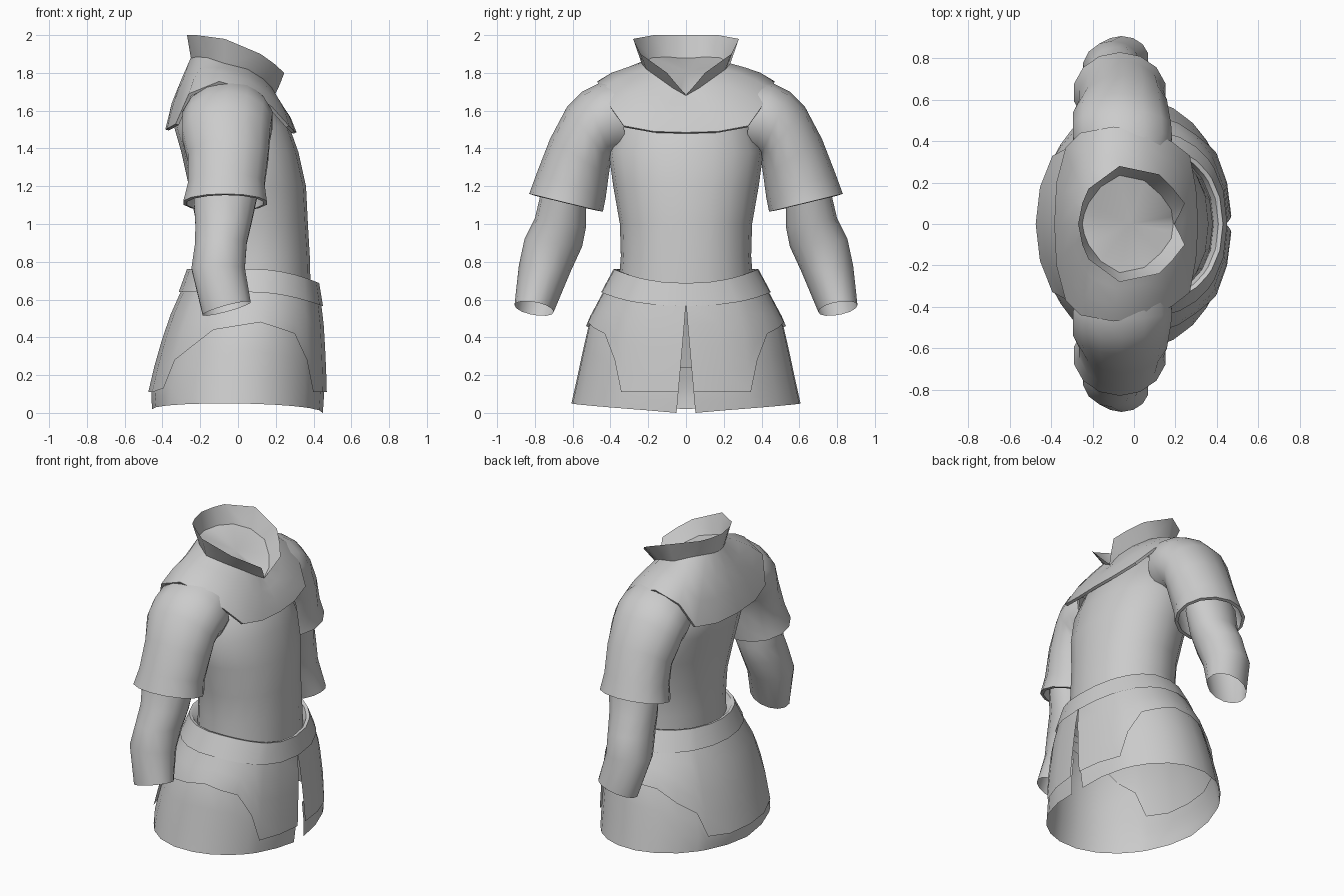
import bpy
import bmesh
import math
from mathutils import Vector

cube = bpy.data.objects.get("Cube")
if cube:
    bpy.data.objects.remove(cube, do_unlink=True)

cloth = bpy.data.materials.new("grey cloth")
cloth.use_nodes = True
cloth.diffuse_color = (0.6, 0.6, 0.6, 1)
cloth.node_tree.nodes["Principled BSDF"].inputs["Base Color"].default_value = (0.6, 0.6, 0.6, 1)


def loft(name, rows, closed=True, thickness=0, cap=False):
    """Skin a list of equally long rings of points, from first to last."""
    bm = bmesh.new()
    rings = [[bm.verts.new(point) for point in row] for row in rows]
    count = len(rings[0])
    for lower, upper in zip(rings, rings[1:]):
        for i in range(count if closed else count - 1):
            j = (i + 1) % count
            bm.faces.new((lower[i], lower[j], upper[j], upper[i]))
    if cap:
        middle = bm.verts.new(sum((v.co for v in rings[0]), Vector()) / count)
        for i in range(count):
            bm.faces.new((rings[0][i], rings[0][(i + 1) % count], middle))
    bmesh.ops.remove_doubles(bm, verts=bm.verts, dist=0.0005)
    bmesh.ops.recalc_face_normals(bm, faces=bm.faces)
    mesh = bpy.data.meshes.new(name)
    bm.to_mesh(mesh)
    bm.free()
    mesh.materials.append(cloth)
    obj = bpy.data.objects.new(name, mesh)
    bpy.context.collection.objects.link(obj)
    bpy.ops.object.select_all(action='DESELECT')
    bpy.context.view_layer.objects.active = obj
    obj.select_set(True)
    if thickness:
        wall = obj.modifiers.new("wall", 'SOLIDIFY')
        wall.thickness = thickness
        wall.offset = -1
        bpy.ops.object.modifier_apply(modifier=wall.name)
    bpy.ops.object.shade_smooth_by_angle(angle=math.radians(45))


def oval(angle, back, front, width):
    """Point on an oval that is a little fuller at the front."""
    middle, depth = (front + back) / 2, (front - back) / 2
    c, s = math.cos(angle), math.sin(angle)
    if c > 0:
        s = math.copysign(abs(s) ** 0.9, s)
    return middle + depth * c, width * s


def sample(table, key):
    """Linear lookup in rows that start with a rising key."""
    for low, high in zip(table, table[1:]):
        if key <= high[0]:
            t = max(0, (key - low[0]) / (high[0] - low[0]))
            return [a + (b - a) * t for a, b in zip(low[1:], high[1:])]
    return list(table[-1][1:])


# Torso: height, back, front, half width
torso = [(0.64, -.21, .385, .36), (0.83, -.21, .38, .345), (1.0, -.22, .37, .35),
         (1.2, -.26, .36, .385), (1.38, -.3, .32, .41), (1.52, -.34, .27, .37),
         (1.68, -.28, .14, .3)]
SIDES = 20
turn = [math.tau * i / SIDES for i in range(SIDES)]
loft("torso", [[(*oval(a, back, front, width), z) for a in turn]
               for z, back, front, width in torso])

# Skirt: the panel hem steps up over the hips
skirt = [(0.0, -.465, .462, .635), (.11, -.475, .47, .608), (.28, -.435, .465, .573),
         (.48, -.375, .453, .527), (.66, -.295, .43, .43)]
panel_hem = [(0, .11), (17, .11), (32, .11), (39, .28), (51, .42), (65, .45), (79, .48),
             (96, .46), (113, .44), (128, .35), (141, .28), (147, .13), (163, .11), (180, .11)]
angles = [a for a, z in panel_hem]
angles += [360 - a for a in angles[-2::-1]]


def skirt_rows(top, bottom, inset):
    """Rows of an open-fronted skirt whose edges part along the slit."""
    rows = []
    for step in range(5):
        row = []
        for i, degrees in enumerate(angles):
            side = min(degrees, 360 - degrees)
            high, low = top(side), bottom(side)
            z = high + (low - high) * step / 4
            back, front, width = sample(skirt, z)
            x, y = oval(math.radians(degrees), back + inset, front - inset, width - inset)
            if i in (0, len(angles) - 1):
                y = math.copysign(0.05 * max(0, 1 - z / 0.57), 1 if i == 0 else -1)
            row.append((x, y, z))
        rows.append(row)
    return rows


def hem_height(side):
    return sample(panel_hem, side)[0]


def belt_line(side):
    """Lower edge of the belt, dipping towards the front."""
    return 0.64 - 0.075 * max(0, math.cos(math.radians(side))) ** 2


loft("skirt_panels", skirt_rows(lambda s: belt_line(s) + 0.02, hem_height, 0), closed=False)
loft("underskirt", skirt_rows(lambda s: min(hem_height(s) + 0.13, belt_line(s)),
                              lambda s: 0.04 * math.sin(math.radians(s)) + s / 9000, 0.013),
     closed=False)

# Belt: outer band, top lip and inner face down to the torso
belt = [[], [], [], []]
for degrees in angles[:-1]:
    a, low = math.radians(degrees), belt_line(degrees)
    back, front, width = sample(skirt, low)
    belt[0].append((*oval(a, back - .01, front + .008, width + .01), low))
    belt[1].append((*oval(a, -.27, .43, .385), low + 0.122))
    belt[2].append((*oval(a, -.25, .408, .367), low + 0.118))
    belt[3].append((*oval(a, -.2, .38, .35), low + 0.06))
loft("belt", belt)

# Shoulder cape and collar outlines, front to back
neck = [(.19, 0, 1.68), (.185, .035, 1.7), (.18, .07, 1.72), (.13, .14, 1.77), (.05, .21, 1.82),
        (-.07, .235, 1.85), (-.16, .18, 1.88), (-.22, .1, 1.885), (-.24, .05, 1.88), (-.25, 0, 1.88)]
collar_top = [(.195, 0, 1.682), (.222, .05, 1.74), (.245, .1, 1.8), (.19, .17, 1.85),
              (.12, .24, 1.9), (-.07, .28, 1.98), (-.22, .17, 2), (-.25, .1, 2),
              (-.26, .05, 2), (-.27, 0, 2)]
cape_hem = [(.31, 0, 1.485), (.3, .17, 1.49), (.27, .33, 1.52), (.18, .4, 1.62), (.06, .45, 1.71),
            (-.1, .47, 1.755), (-.26, .44, 1.69), (-.33, .37, 1.53), (-.375, .2, 1.505),
            (-.385, 0, 1.5)]


def mirrored(half):
    """Complete a front-to-back half outline across y = 0."""
    return half + [(x, -y, z) for x, y, z in half[-2:0:-1]]


def between(t, bulge):
    row = []
    for a, b in zip(neck, cape_hem):
        x, y, z = Vector(a).lerp(Vector(b), t)
        row.append((x * (1 + bulge), y, z + bulge / 2))
    return row


loft("shoulder_cape", [mirrored(r) for r in (neck, between(.33, .02), between(.67, .03), cape_hem)],
     thickness=0.018)
loft("collar", [mirrored(neck), mirrored(collar_top)], cap=True)

# Arms: outer y, outer z, inner y, inner z, back x, front x, forward lift
sleeve = [(.36, 1.77, .31, 1.36, -.27, .17, 0), (.46, 1.745, .36, 1.36, -.3, .19, 0),
          (.55, 1.7, .39, 1.35, -.3, .185, 0), (.63, 1.62, .4, 1.32, -.3, .175, 0),
          (.72, 1.45, .41, 1.25, -.27, .165, 0), (.79, 1.27, .425, 1.14, -.27, .145, 0),
          (.83, 1.16, .44, 1.065, -.295, .158, 0)]
forearm = [(.76, 1.2, .53, 1.13, -.24, .11, 0), (.8, 1.03, .53, .98, -.23, .075, 0),
           (.855, .92, .55, .88, -.23, .05, 0), (.885, .78, .61, .75, -.25, .04, 0),
           (.908, .57, .7, .535, -.19, .07, .035)]


def arm_rows(table, side, sides=14):
    rows = []
    for outer_y, outer_z, inner_y, inner_z, back, front, lift in table:
        row = []
        for i in range(sides):
            c, s = math.cos(math.tau * i / sides), math.sin(math.tau * i / sides)
            y = (outer_y + inner_y) / 2 + (outer_y - inner_y) / 2 * c
            z = (outer_z + inner_z) / 2 + (outer_z - inner_z) / 2 * c
            row.append(((front + back) / 2 + (front - back) / 2 * s, y * side, z + lift * s))
        rows.append(row)
    return rows


for label, side in (("left", 1), ("right", -1)):
    loft(label + "_sleeve", arm_rows(sleeve, side), thickness=0.02)
    loft(label + "_forearm", arm_rows(forearm, side))
